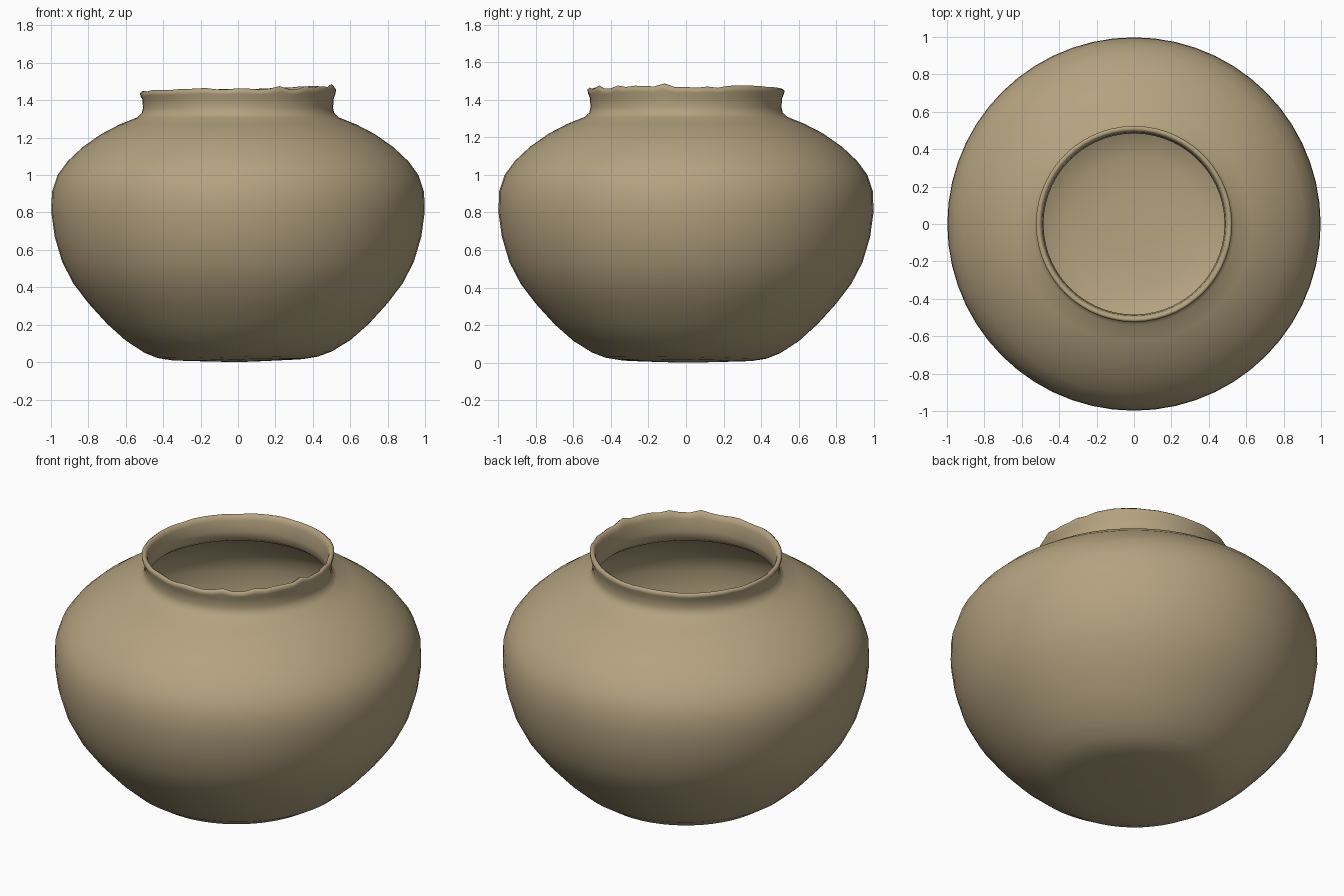
import bpy, bmesh, math, random
random.seed(4)

N = 56
clay = bpy.data.materials.new("tan clay")
clay.diffuse_color = (0.46, 0.365, 0.215, 1)

# outer wall from base to neck, rim, then inner wall back down to the floor
profile = [(0.18, 0.004), (0.35, 0.009), (0.43, 0.022), (0.50, 0.05), (0.60, 0.115),
           (0.70, 0.205), (0.80, 0.315), (0.88, 0.42), (0.94, 0.535), (0.98, 0.67),
           (0.998, 0.80), (0.995, 0.91), (0.965, 1.00), (0.91, 1.075), (0.83, 1.15),
           (0.73, 1.22), (0.63, 1.272), (0.54, 1.308), (0.515, 1.33), (0.508, 1.36),
           (0.512, 1.41), (0.522, 1.435), (0.524, 1.455),
           (0.512, 1.464), (0.498, 1.455),
           (0.490, 1.43), (0.484, 1.36), (0.488, 1.31), (0.52, 1.285), (0.62, 1.24),
           (0.72, 1.19), (0.82, 1.12), (0.90, 1.05), (0.95, 0.98), (0.968, 0.90),
           (0.97, 0.80), (0.95, 0.67), (0.91, 0.55), (0.85, 0.44), (0.77, 0.335),
           (0.67, 0.23), (0.57, 0.145), (0.47, 0.08), (0.36, 0.045), (0.18, 0.035)]

# uneven rim: gentle tilt plus chips on the front right
rim_dz = []
for i in range(N):
    a = 2 * math.pi * i / N
    d = 0.016 * math.cos(a) - 0.004 * math.sin(a)
    chipped = math.cos(a + math.radians(50)) > 0.35
    d += random.uniform(-0.018, 0.006) if chipped else random.uniform(-0.003, 0.003)
    rim_dz.append(d)

bm = bmesh.new()
rings = []
for r, z in profile:
    ring = []
    for i in range(N):
        a = 2 * math.pi * i / N
        rim = max(0, min(1, (z - 1.40) / 0.05))
        low = max(0, 1 - z / 0.15) if r < 0.61 else 0
        tilt = low * 0.012 * max(0, math.cos(a + 0.6)) * min(1, r / 0.4)
        ring.append(bm.verts.new((r * math.cos(a), r * math.sin(a),
                                  z + rim * rim_dz[i] + tilt)))
    rings.append(ring)
for lo, hi in zip(rings, rings[1:]):
    for i in range(N):
        j = (i + 1) % N
        bm.faces.new((lo[i], lo[j], hi[j], hi[i]))
# close underside and inner floor
for ring, z in ((rings[0], 0.0), (rings[-1], 0.033)):
    c = bm.verts.new((0, 0, z))
    for i in range(N):
        bm.faces.new((ring[i], ring[(i + 1) % N], c))
bmesh.ops.recalc_face_normals(bm, faces=bm.faces)
for f in bm.faces:
    f.smooth = True

me = bpy.data.meshes.new("clay_pot")
bm.to_mesh(me)
bm.free()
me.materials.append(clay)
pot = bpy.data.objects.new("clay_pot", me)
bpy.context.collection.objects.link(pot)
